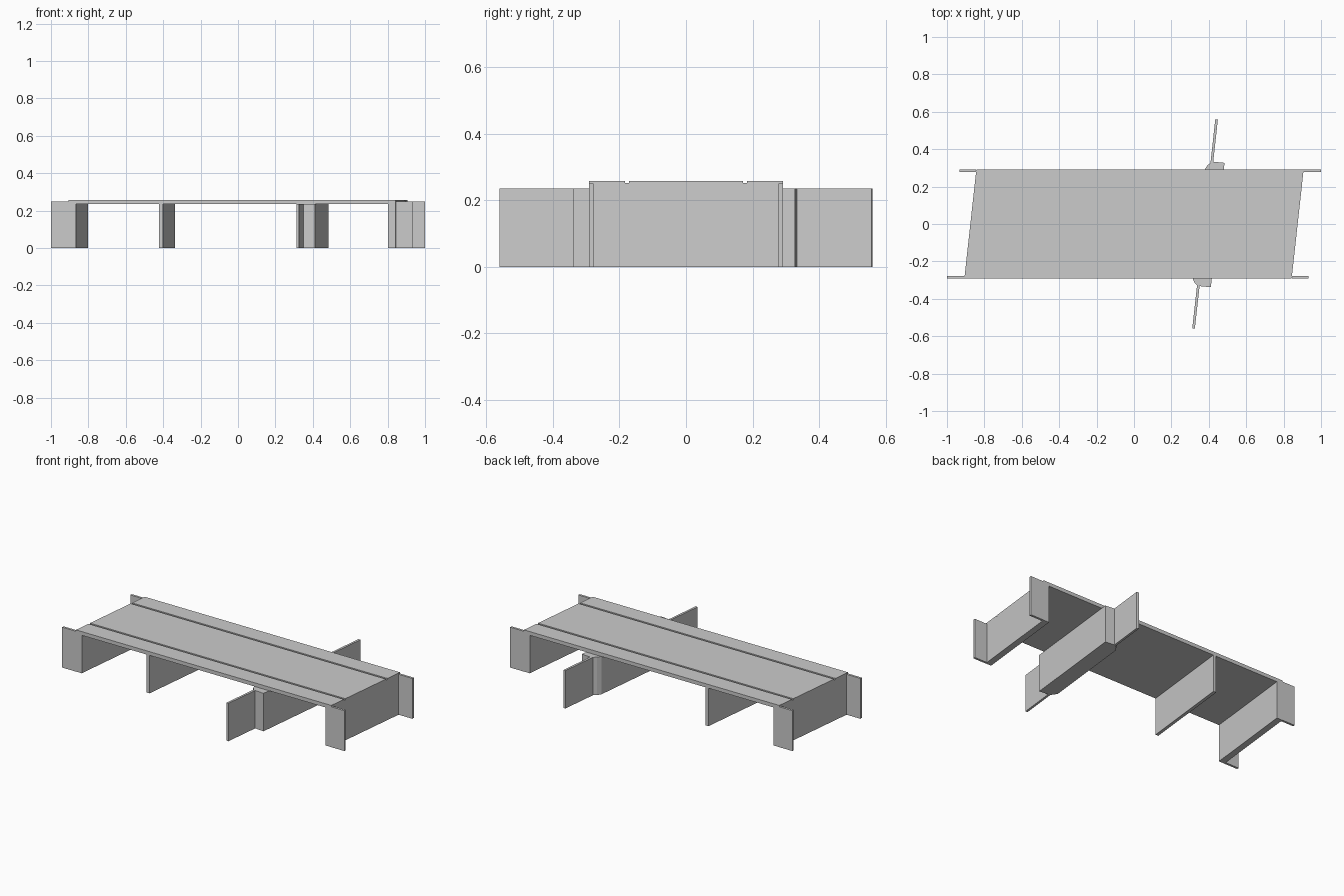
import bpy

if "Cube" in bpy.data.objects:
    bpy.data.objects.remove(bpy.data.objects["Cube"])

SKEW = 0.11        # x shift per unit of y
HALF = 0.291       # half width of the deck
UNDER = 0.235      # underside of the deck
WING_TOP = 0.25


def prism(name, ring, sweep):
    """Join a ring of points to its copy; sweep(point, end) gives 3D positions."""
    n = len(ring)
    verts = [sweep(p, e) for e in (0, 1) for p in ring]
    faces = [tuple(range(n))[::-1], tuple(range(n, 2 * n))]
    faces += [(i, (i + 1) % n, (i + 1) % n + n, i + n) for i in range(n)]
    mesh = bpy.data.meshes.new(name)
    mesh.from_pydata(verts, [], faces)
    mesh.update()
    obj = bpy.data.objects.new(name, mesh)
    bpy.context.collection.objects.link(obj)
    return obj


def wall(name, plan, height, cx=None):
    """Upright wall from a plan; with cx the plan is skewed about that x."""
    def sweep(p, e):
        x = p[0] if cx is None else cx + p[0] + SKEW * p[1]
        return (x, p[1], height * e)
    return prism(name, plan, sweep)


def rect(x0, x1, y0, y1):
    return [(x0, y0), (x1, y0), (x1, y1), (x0, y1)]


# Skewed deck with two grooves along its length
top, groove = 0.258, 0.251
section = [(-HALF, UNDER), (HALF, UNDER), (HALF, top)]
for c in (0.178, -0.178):
    section += [(c + .006, top), (c + .006, groove), (c - .006, groove), (c - .006, top)]
section.append((-HALF, top))
prism("deck", section[::-1],
      lambda p, e: ((-0.875, 0.875)[e] + SKEW * p[0], p[0], p[1]))

# End abutments and their wing walls
for s, side in ((-1, "left"), (1, "right")):
    a, b = sorted((s * 0.875, s * 0.835))
    wall(side + "_abutment", rect(a, b, -HALF, HALF), UNDER, 0)
    for t, end in ((-1, "front"), (1, "back")):
        inner = s * 0.875 + SKEW * t * 0.28
        outer = s * (1.0 if s == t else 0.933)
        if s == -1 and t == -1:
            outer = -1.0
        x0, x1 = sorted((inner, outer))
        y0, y1 = sorted((t * 0.278, t * (HALF + 0.001)))
        wall(f"{end}_{side}_wing", rect(x0, x1, y0, y1), WING_TOP)

# Plain pier under the deck
wall("thin_pier", rect(-0.01, 0.01, -HALF, HALF), UNDER, -0.38)

# Thick pier with noses, tapering into thin training walls at both ends
pier = [(-0.007, -0.558), (0.007, -0.56), (0.007, -0.332), (0.068, -0.338),
        (0.068, 0.327), (0.007, 0.333), (0.007, 0.558), (-0.007, 0.56),
        (-0.007, 0.327), (-0.022, 0.313), (-0.035, 0.290),
        (-0.035, -0.290), (-0.022, -0.313), (-0.007, -0.327)]
wall("training_wall_pier", pier, UNDER, 0.38)
